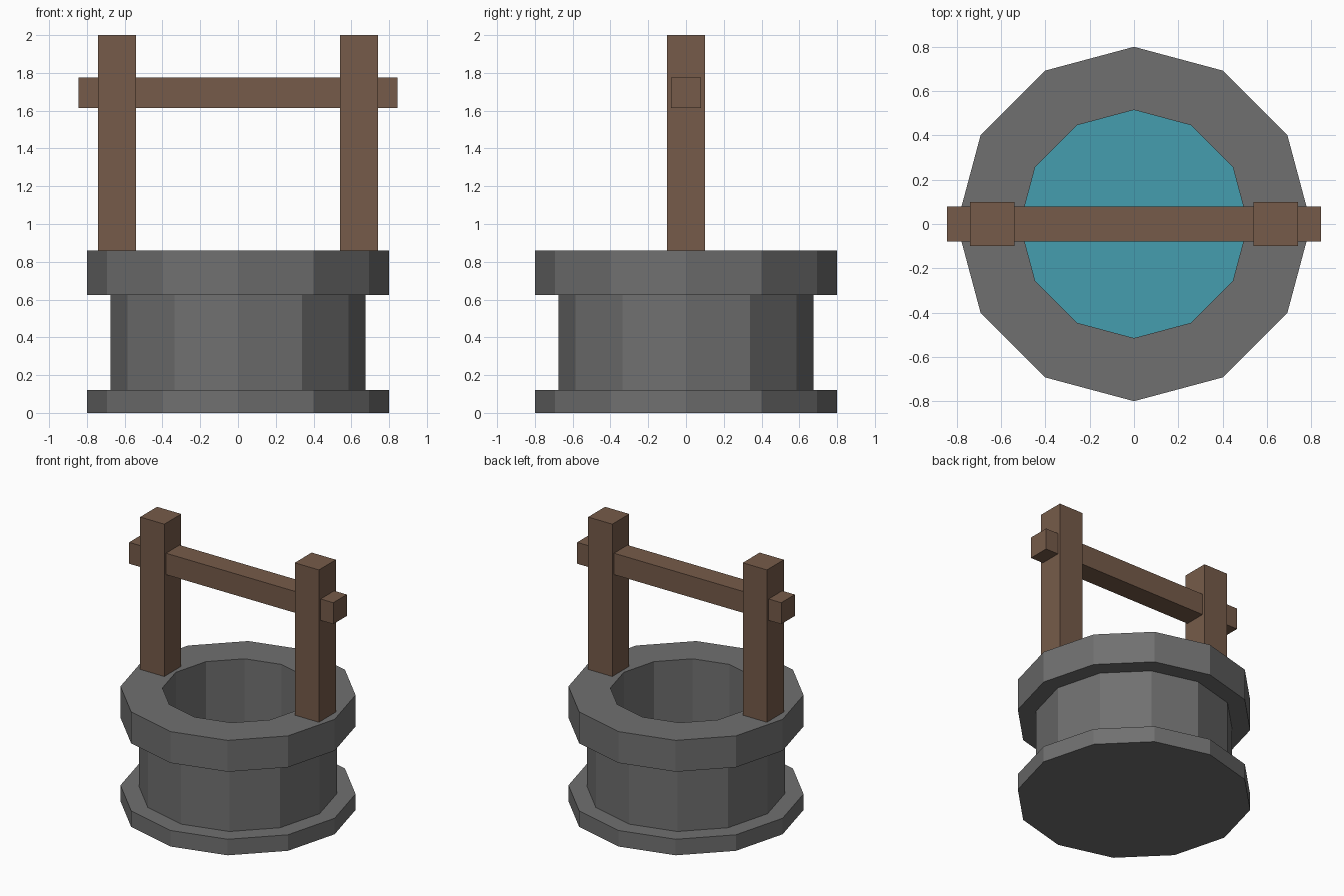
import bpy, bmesh, math

if "Cube" in bpy.data.objects:
    bpy.data.objects.remove(bpy.data.objects["Cube"])

SIDES = 12
WATER_Z = 0.25
INNER_R = 0.515


def material(name, rgb):
    m = bpy.data.materials.new(name)
    m.diffuse_color = (*rgb, 1.0)
    m.use_nodes = True
    m.node_tree.nodes["Principled BSDF"].inputs["Base Color"].default_value = m.diffuse_color
    return m


stone = material("grey stone", (0.162, 0.162, 0.162))
wood = material("brown wood", (0.181, 0.105, 0.067))
blue = material("blue water", (0.06, 0.337, 0.428))


def finish(name, bm, mat):
    bmesh.ops.recalc_face_normals(bm, faces=bm.faces)
    me = bpy.data.meshes.new(name)
    bm.to_mesh(me)
    bm.free()
    me.materials.append(mat)
    ob = bpy.data.objects.new(name, me)
    bpy.context.collection.objects.link(ob)
    return ob


def ring(bm, r, z):
    return [bm.verts.new((r * math.cos(2 * math.pi * i / SIDES),
                          r * math.sin(2 * math.pi * i / SIDES), z))
            for i in range(SIDES)]


def box(name, x0, x1, y, z0, z1, mat):
    bm = bmesh.new()
    bmesh.ops.create_cube(bm, size=1)
    for v in bm.verts:
        v.co = ((x0 + x1) / 2 + v.co.x * (x1 - x0), v.co.y * 2 * y,
                (z0 + z1) / 2 + v.co.z * (z1 - z0))
    return finish(name, bm, mat)


# Stone body: base, wall, rim and hollow shaft as one twelve-sided profile
profile = [(0.8, 0), (0.8, 0.12), (0.675, 0.12), (0.675, 0.625), (0.8, 0.625),
           (0.8, 0.86), (INNER_R, 0.86), (INNER_R, WATER_Z - 0.02)]
bm = bmesh.new()
rings = [ring(bm, r, z) for r, z in profile]
for a, b in zip(rings, rings[1:]):
    for i in range(SIDES):
        j = (i + 1) % SIDES
        bm.faces.new((a[i], a[j], b[j], b[i]))
bm.faces.new(rings[0])
bm.faces.new(rings[-1])
finish("stone_well", bm, stone)

# Water surface inside the shaft
bm = bmesh.new()
bm.faces.new(ring(bm, INNER_R, WATER_Z))
water = finish("water", bm, blue)
if water.data.polygons[0].normal.z < 0:
    water.data.flip_normals()

# Wooden posts and crossbeam
for side, name in ((-1, "left_post"), (1, "right_post")):
    xs = sorted((side * 0.54, side * 0.74))
    box(name, xs[0], xs[1], 0.1, 0.84, 2.0, wood)
box("crossbeam", -0.845, 0.845, 0.08, 1.615, 1.775, wood)
